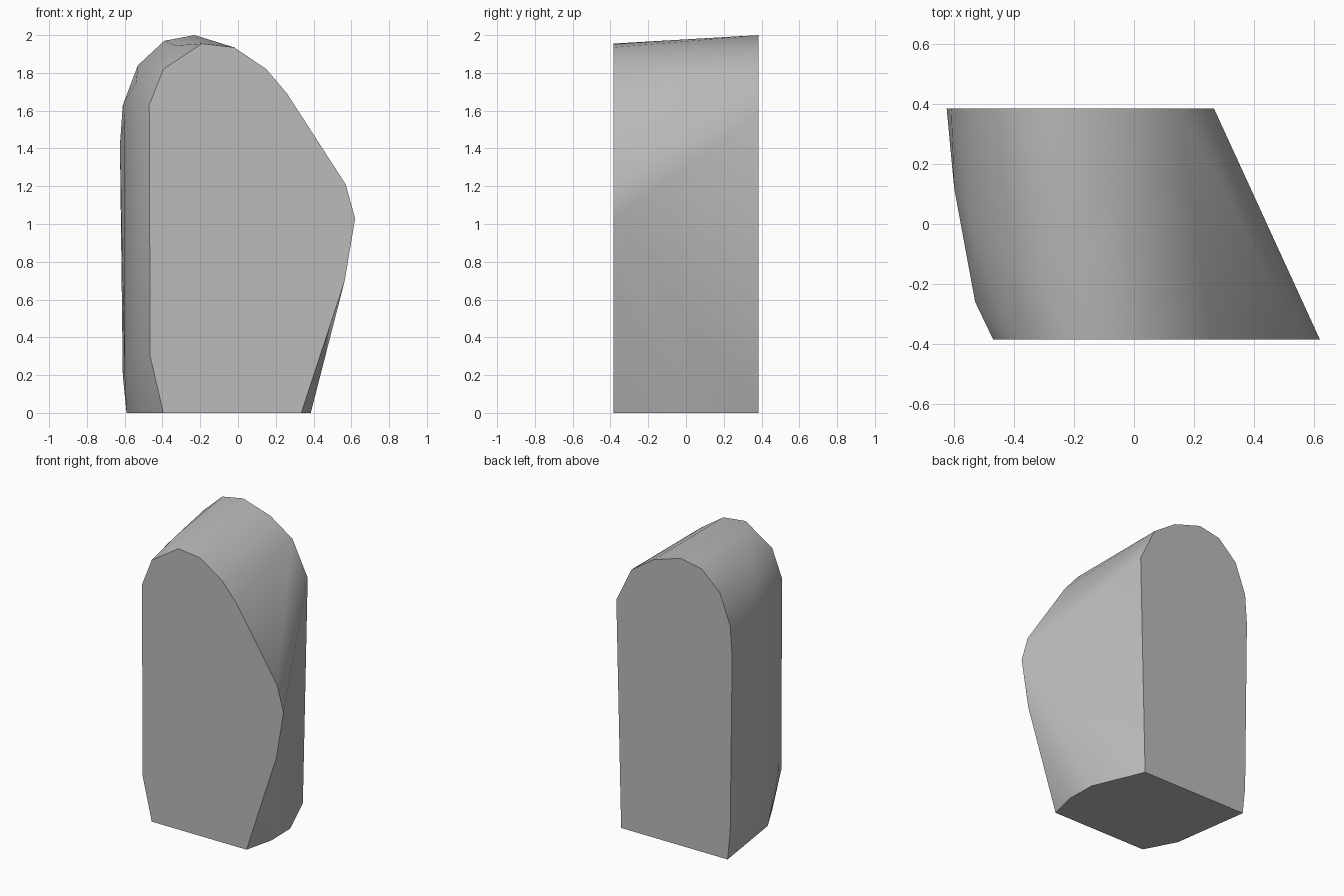
import bpy, bmesh, math

cube = bpy.data.objects.get("Cube")
if cube:
    bpy.data.objects.remove(cube, do_unlink=True)

stone_grey = bpy.data.materials.new("stone_grey")
stone_grey.use_nodes = True
GREY = (0.5, 0.5, 0.5, 1)
stone_grey.diffuse_color = GREY
stone_grey.node_tree.nodes["Principled BSDF"].inputs["Base Color"].default_value = GREY

HALF = 0.385

# Flat front and back outlines as (x, z)
front = [(-.395, 0), (-.465, .3), (-.47, 1.63), (-.395, 1.82), (-.19, 1.955),
         (-.02, 1.935), (.15, 1.82), (.26, 1.69), (.57, 1.21), (.62, 1.03),
         (.565, .7), (.335, 0)]
back = [(-.59, 0), (-.61, .2), (-.625, 1.42), (-.61, 1.63), (-.53, 1.84),
        (-.39, 1.97), (-.23, 2), (-.02, 1.935), (.15, 1.82), (.267, 1.58), (.23, 0)]

# Chipped corners between the two faces
chips = [(-.51, -.17, 0), (.385, -.18, 0), (.38, .03, 0),
         (-.53, -.26, .35), (-.53, -.26, 1.62), (-.6, .12, .2), (-.6, .12, 1.55),
         (-.54, 0, 1.75), (-.33, -.19, 1.945)]

bm = bmesh.new()
for x, z in front:
    bm.verts.new((x, -HALF, z))
for x, z in back:
    bm.verts.new((x, HALF, z))
for p in chips:
    bm.verts.new(p)

# Wrap the block in one skin and merge the flat faces
hull = bmesh.ops.convex_hull(bm, input=bm.verts[:])
loose = {g for g in hull["geom_interior"] + hull["geom_unused"]
         if isinstance(g, bmesh.types.BMVert)}
bmesh.ops.delete(bm, geom=list(loose), context="VERTS")
bmesh.ops.dissolve_limit(bm, angle_limit=math.radians(0.5),
                         verts=bm.verts[:], edges=bm.edges[:])
bmesh.ops.recalc_face_normals(bm, faces=bm.faces[:])

mesh = bpy.data.meshes.new("stone_block")
bm.to_mesh(mesh)
bm.free()
mesh.materials.append(stone_grey)
block = bpy.data.objects.new("stone_block", mesh)
bpy.context.collection.objects.link(block)

# Soft sides with crisp rims
bpy.ops.object.select_all(action="DESELECT")
block.select_set(True)
bpy.context.view_layer.objects.active = block
bpy.ops.object.shade_smooth_by_angle(angle=math.radians(40))
